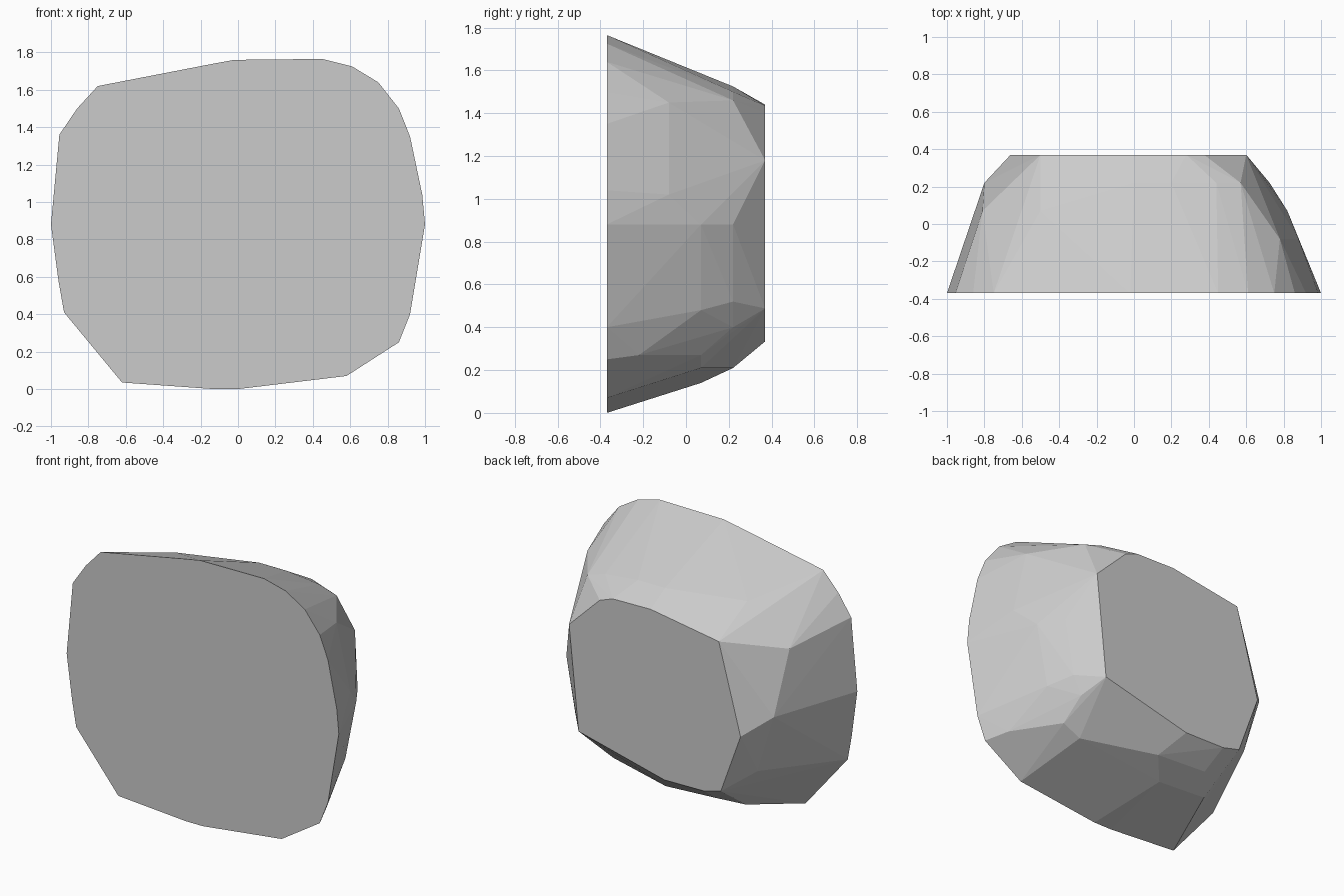
import bpy, bmesh

# Flat front outline (x, z)
front = [(-.75, 1.62), (-.13, 1.74), (-.02, 1.76), (.45, 1.765), (.61, 1.725), (.75, 1.64),
         (.86, 1.5), (.92, 1.35), (.985, 1.04), (1, .88), (.92, .4), (.86, .25), (.58, .07),
         (0, 0), (-.13, 0), (-.62, .035), (-.93, .41), (-.96, .58), (-1, .88),
         (-.955, 1.36), (-.86, 1.5)]
# Flat back outline (x, z)
back = [(.6, 1.18), (.375, 1.4), (.28, 1.435), (0, 1.44), (-.5, 1.36), (-.66, .77),
        (-.515, .37), (-.39, .338), (-.1, .334), (.53, .488)]
# Chiselled corners between the two flats (x, z), by depth
mid = {-.22: [(.8, .27)],
       -.08: [(.78, 1.45), (.88, 1.02)],
       .07: [(.82, .88), (.74, .48), (.61, .27), (.486, .21), (-.14, .14), (-.49, .16),
             (-.81, 1.28), (-.5, 1.515)],
       .22: [(.725, .88), (.57, 1.46), (.44, 1.5), (.2, 1.525), (0, 1.525), (.66, .52), (.6, .4),
             (-.005, .21), (-.37, .23), (-.68, .49), (-.8, .88), (-.66, 1.305)]}

# Faceted stone: hull around the stacked outlines
bm = bmesh.new()
for y, pts in [(-.37, front), (.37, back), *mid.items()]:
    for x, z in pts:
        bm.verts.new((x, y, z))
hull = bmesh.ops.convex_hull(bm, input=bm.verts)
loose = [v for v in bm.verts if not v.link_faces]
bmesh.ops.delete(bm, geom=loose, context='VERTS')
bmesh.ops.dissolve_limit(bm, angle_limit=.01, verts=bm.verts, edges=bm.edges)
bmesh.ops.recalc_face_normals(bm, faces=bm.faces)
mesh = bpy.data.meshes.new("faceted_stone")
bm.to_mesh(mesh)
bm.free()
bpy.context.collection.objects.link(bpy.data.objects.new("faceted_stone", mesh))
